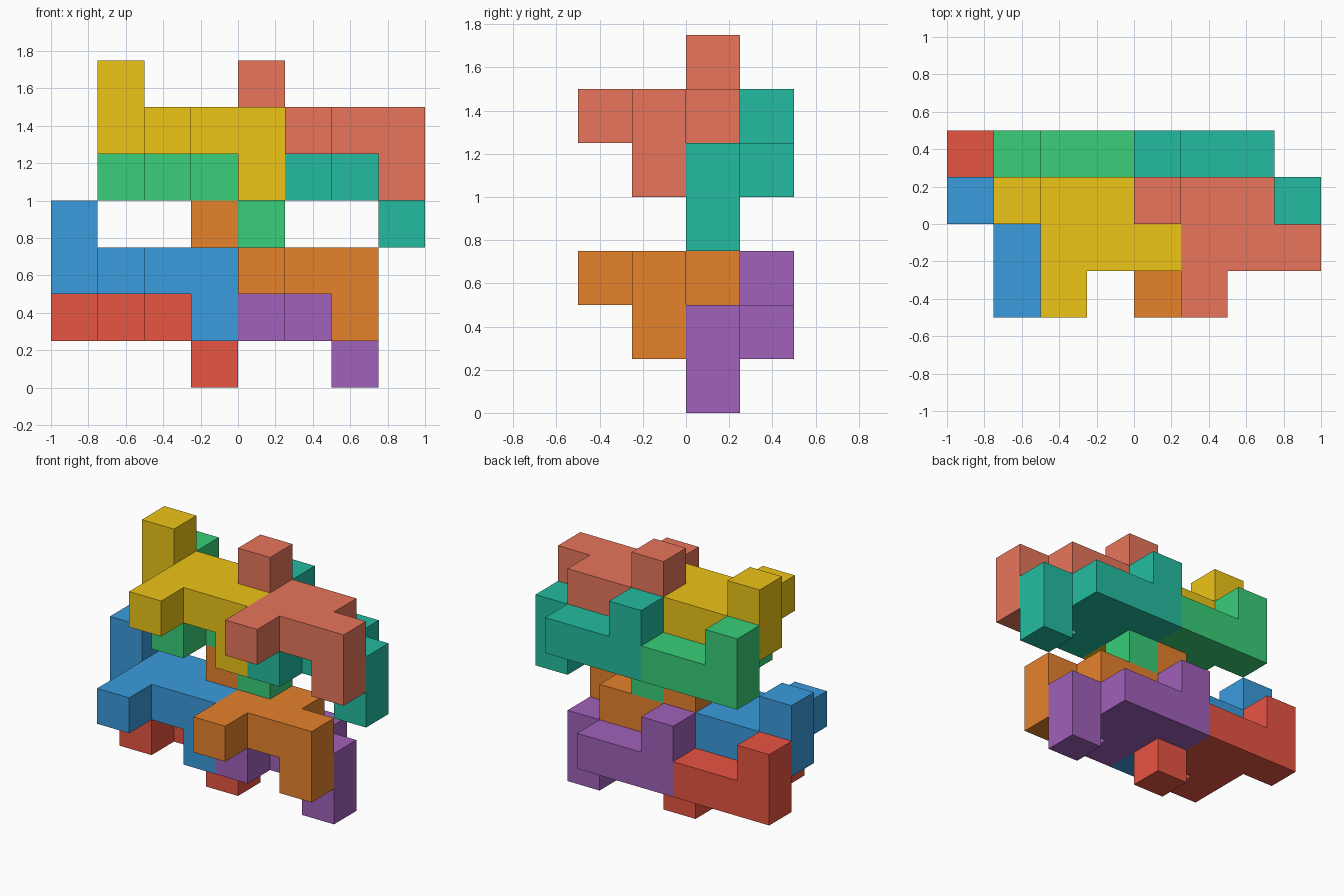
import bpy, bmesh
from mathutils import Vector, Color

if "Cube" in bpy.data.objects:
    bpy.data.objects.remove(bpy.data.objects["Cube"])

CELL = 0.25
ORIGIN = Vector((-1.0, -0.5, 0.0))

# one nine-cube piece: flat layer of seven, one cube up, one cube down
PIECE = [(0, 2, 2), (1, 2, 2), (2, 2, 2), (1, 1, 2), (2, 1, 2), (3, 1, 2),
         (1, 0, 2), (0, 2, 3), (3, 1, 1)]
STEP_SIDE = Vector((3, 0, 0))
STEP_BACK = Vector((0, 1, -1))
STEP_UP = Vector((1, 0, 3))


def add_piece(name, offset, colour):
    cells = set(PIECE)
    bm = bmesh.new()
    # outer skin of the cubes: one quad wherever a neighbour is missing
    for cell in PIECE:
        for axis in range(3):
            for side in (0, 1):
                near = list(cell)
                near[axis] += 2 * side - 1
                if tuple(near) in cells:
                    continue
                u, v = (axis + 1) % 3, (axis + 2) % 3
                ring = []
                for a, b in ((0, 0), (1, 0), (1, 1), (0, 1)):
                    p = Vector(cell)
                    p[axis] += side
                    p[u] += a
                    p[v] += b
                    ring.append(bm.verts.new((p + offset) * CELL + ORIGIN))
                bm.faces.new(ring if side else ring[::-1])
    bmesh.ops.remove_doubles(bm, verts=bm.verts, dist=0.001)
    bmesh.ops.dissolve_limit(bm, angle_limit=0.01, verts=bm.verts, edges=bm.edges)
    mesh = bpy.data.meshes.new(name)
    bm.to_mesh(mesh)
    bm.free()
    # colours are listed as sRGB and stored as linear
    mat = bpy.data.materials.new(name + "_colour")
    mat.diffuse_color = (*Color(colour).from_srgb_to_scene_linear(), 1)
    mat.use_nodes = True
    mat.node_tree.nodes["Principled BSDF"].inputs["Base Color"].default_value = mat.diffuse_color
    mesh.materials.append(mat)
    bpy.context.collection.objects.link(bpy.data.objects.new(name, mesh))


# name, steps (side, back, up), colour
PIECES = [
    ("lower_front_left_blue", (0, 0, 0), (0.23, 0.61, 0.87)),
    ("lower_front_right_orange", (1, 0, 0), (0.90, 0.51, 0.17)),
    ("lower_back_left_red", (0, 1, 0), (0.91, 0.33, 0.26)),
    ("lower_back_right_purple", (1, 1, 0), (0.63, 0.38, 0.73)),
    ("upper_front_left_yellow", (0, 0, 1), (0.93, 0.77, 0.09)),
    ("upper_front_right_coral", (1, 0, 1), (0.91, 0.46, 0.36)),
    ("upper_back_left_green", (0, 1, 1), (0.22, 0.81, 0.47)),
    ("upper_back_right_teal", (1, 1, 1), (0.14, 0.74, 0.63)),
]
for name, (s, b, u), colour in PIECES:
    add_piece(name, STEP_SIDE * s + STEP_BACK * b + STEP_UP * u, colour)
